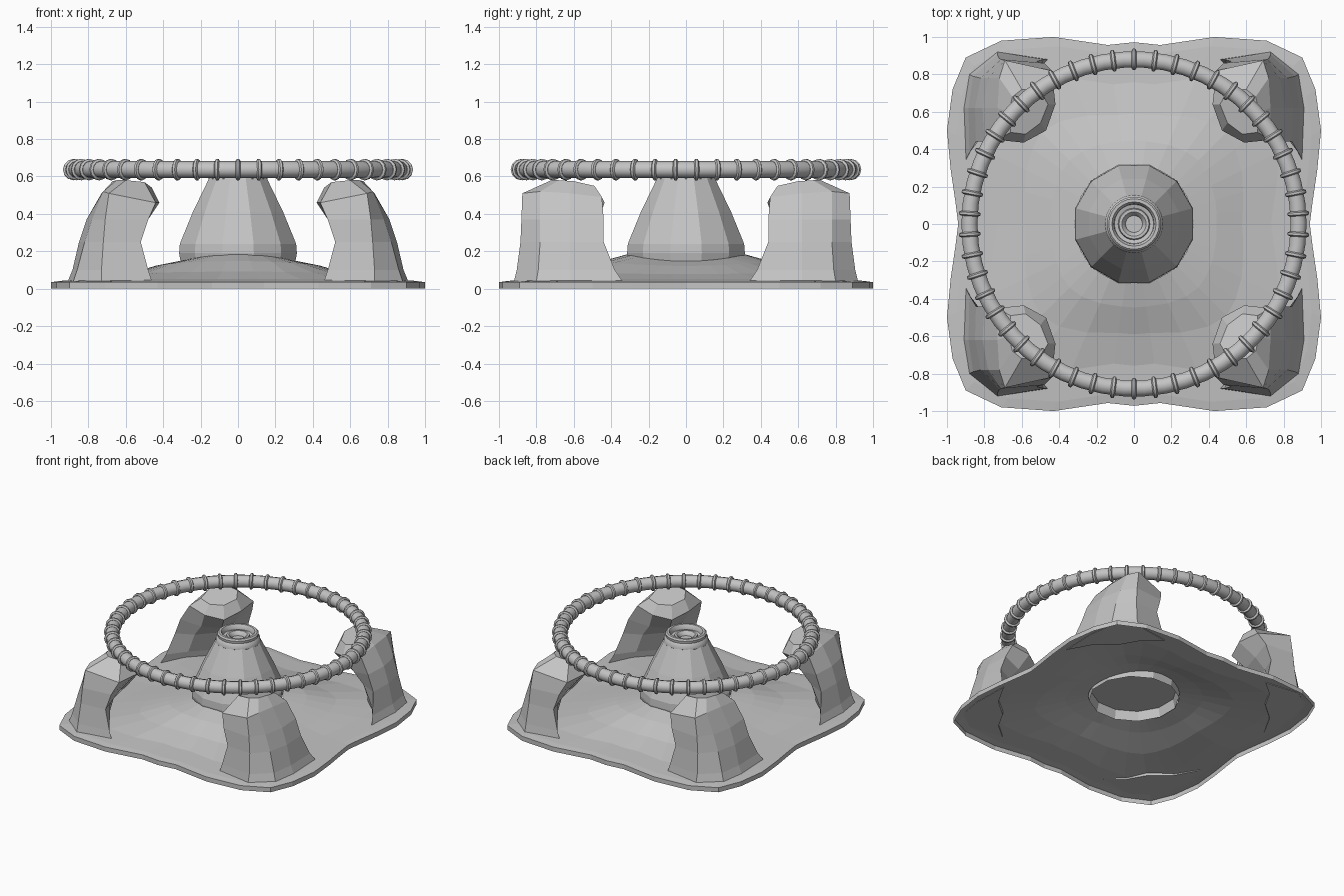
import bpy, bmesh, math
from mathutils import Vector, Matrix

if "Cube" in bpy.data.objects:
    bpy.data.objects.remove(bpy.data.objects["Cube"])

grey = bpy.data.materials.new("plain grey")
grey.diffuse_color = (0.55, 0.55, 0.55, 1)
grey.use_nodes = True
grey.node_tree.nodes["Principled BSDF"].inputs["Base Color"].default_value = grey.diffuse_color


def finish(name, bm, recalc=True, smooth=None):
    if recalc:
        bmesh.ops.recalc_face_normals(bm, faces=bm.faces)
    me = bpy.data.meshes.new(name)
    bm.to_mesh(me)
    bm.free()
    ob = bpy.data.objects.new(name, me)
    bpy.context.collection.objects.link(ob)
    me.materials.append(grey)
    if smooth:
        bpy.ops.object.select_all(action='DESELECT')
        ob.select_set(True)
        bpy.context.view_layer.objects.active = ob
        bpy.ops.object.shade_smooth_by_angle(angle=math.radians(smooth))
    return ob


def loft(bm, loops, close=False):
    """Skin closed loops of points; optionally join the last to the first."""
    rings = [[bm.verts.new(p) for p in lp] for lp in loops]
    pairs = list(zip(rings, rings[1:])) + ([(rings[-1], rings[0])] if close else [])
    for a, b in pairs:
        n = len(a)
        for i in range(n):
            j = (i + 1) % n
            bm.faces.new((a[i], a[j], b[j], b[i]))
    return rings


def circle(r, z, n, off=0.0):
    return [(r * math.cos(off + 2 * math.pi * i / n),
             r * math.sin(off + 2 * math.pi * i / n), z) for i in range(n)]


# Base: wavy rounded-square shell rising to a central mound
quarter = [(.94, 0), (.955, .12), (.98, .29), (1, .5), (.97, .72), (.9, .89),
           (.71, .98), (.43, 1), (.14, .957), (0, .972)]
outline = quarter[:-1]
outline += [(-x, y) for x, y in reversed(quarter[1:])]
outline += [(-x, -y) for x, y in quarter[:-1]]
outline += [(x, -y) for x, y in reversed(quarter[1:])]
loops = [[(x, y, 0) for x, y in outline]]
for t, z in [(1, .035), (.95, .042), (.78, .052), (.6, .085), (.45, .135), (.318, .165)]:
    lp = []
    k = min(1, max(0, (.78 - t) / (.78 - .318)))     # blend towards a circle
    for x, y in outline:
        r = math.hypot(x, y)
        s = t * ((1 - k) + k / r)
        saddle = .018 * k * (y * y - x * x) / (r * r)
        lp.append((x * s, y * s, z + saddle))
    loops.append(lp)
bm = bmesh.new()
loft(bm, loops)
finish("base_shell", bm, recalc=False)

# Central cone, twelve-sided, with a recessed underside
bm = bmesh.new()
prof = [(.30, .2), (.315, .13), (.326, .19), (.322, .24), (.25, .41), (.18, .55), (.155, .60)]
rings = loft(bm, [circle(r, z, 12, math.radians(15)) for r, z in prof])
bm.faces.new(rings[0])
bm.faces.new(rings[-1])
finish("central_cone", bm)

# Hollow nozzle on the cone
bm = bmesh.new()
prof = [(.135, .56), (.158, .59), (.155, .615), (.142, .63), (.145, .65), (.135, .66),
        (.118, .66), (.108, .645), (.105, .625), (.085, .62), (.08, .635), (.065, .635),
        (.05, .62), (.045, .605)]
rings = loft(bm, [circle(r, z, 24) for r, z in prof])
bm.faces.new(rings[0])
bm.faces.new(rings[-1])
finish("nozzle", bm, smooth=40)

# Corner legs: lofted claws that curl in under the ring
sections = [
    [(.90, .34, .04), (.91, .62, .04), (.88, .80, .04), (.73, .92, .04),
     (.46, .88, .04), (.58, .78, .04), (.66, .64, .04), (.80, .52, .04)],
    [(.88, .38, .10), (.885, .62, .10), (.86, .79, .10), (.73, .905, .10),
     (.48, .88, .10), (.58, .77, .10), (.66, .63, .10), (.78, .51, .10)],
    [(.845, .44, .25), (.85, .62, .25), (.82, .78, .25), (.72, .885, .25),
     (.52, .87, .25), (.57, .74, .25), (.62, .61, .25), (.72, .50, .25)],
    [(.80, .44, .37), (.81, .62, .37), (.78, .78, .37), (.71, .88, .37),
     (.48, .86, .37), (.51, .71, .34), (.54, .57, .32), (.65, .48, .34)],
    [(.73, .45, .49), (.73, .62, .51), (.72, .78, .52), (.69, .875, .51),
     (.44, .82, .46), (.42, .64, .46), (.47, .50, .43), (.59, .435, .46)],
    [(.66, .49, .55), (.67, .60, .575), (.65, .68, .58), (.60, .72, .58),
     (.50, .71, .57), (.46, .64, .54), (.50, .54, .52), (.58, .48, .53)],
]
for name, sx, sy in [("front_right_leg", 1, -1), ("front_left_leg", -1, -1),
                     ("back_right_leg", 1, 1), ("back_left_leg", -1, 1)]:
    bm = bmesh.new()
    rings = loft(bm, [[(x * sx, y * sy, z) for x, y, z in s] for s in sections])
    bm.faces.new(rings[0])
    bm.faces.new(rings[-1])
    finish(name, bm)


# Ring tube and its ribs
def torus(bm, major, minor, n, m, mat):
    lps = []
    for i in range(n):
        a = 2 * math.pi * i / n
        lps.append([mat @ Vector(((major + minor * math.cos(b)) * math.cos(a),
                                  (major + minor * math.cos(b)) * math.sin(a),
                                  minor * math.sin(b)))
                    for b in (2 * math.pi * (j + .5) / m for j in range(m))])
    loft(bm, lps, close=True)


RING, Z, RIBS = .88, .637, 50
bm = bmesh.new()
torus(bm, RING, .045, RIBS, 10, Matrix.Translation((0, 0, Z)))
finish("ring_tube", bm, smooth=40)
bm = bmesh.new()
for i in range(RIBS):
    a = 2 * math.pi * i / RIBS + math.pi / 2
    m = (Matrix.Translation((0, 0, Z)) @ Matrix.Rotation(a, 4, 'Z')
         @ Matrix.Translation((RING, 0, 0)) @ Matrix.Rotation(math.pi / 2, 4, 'X'))
    torus(bm, .046, .013, 12, 6, m)
finish("ring_ribs", bm, smooth=40)
